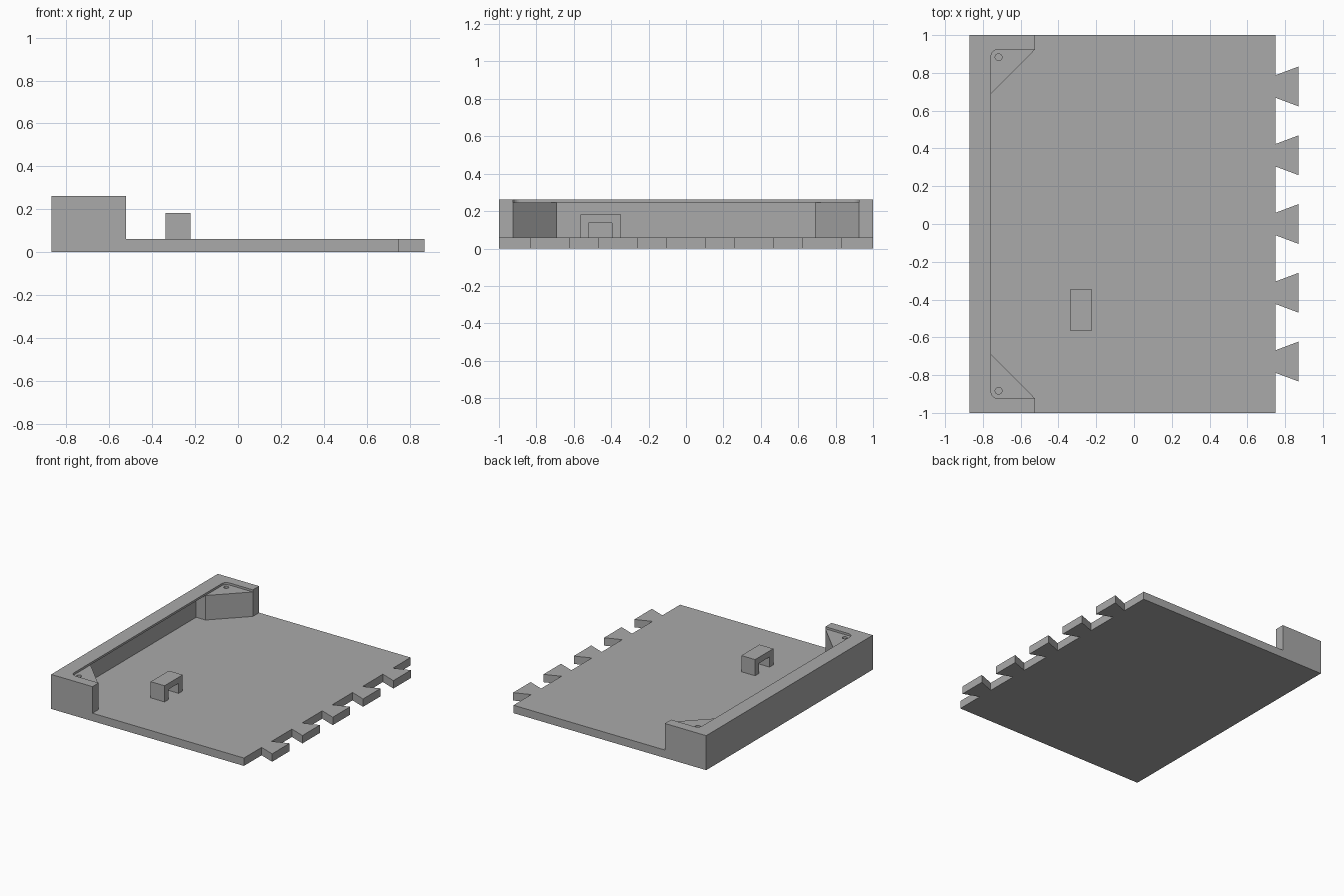
import bpy
import bmesh
from math import cos, sin, pi

cube = bpy.data.objects.get("Cube")
if cube:
    bpy.data.objects.remove(cube, do_unlink=True)

grey = bpy.data.materials.new("plain_grey")
grey.use_nodes = True
colour = (0.4, 0.4, 0.4, 1)
grey.diffuse_color = colour
grey.node_tree.nodes["Principled BSDF"].inputs["Base Color"].default_value = colour


def prism(name, outline, low, high, axis="z"):
    """Extrude an outline along z (points are x, y) or along x (points are y, z)."""
    bm = bmesh.new()
    place = (lambda a, b: (a, b, low)) if axis == "z" else (lambda a, b: (low, a, b))
    face = bm.faces.new([bm.verts.new(place(a, b)) for a, b in outline])
    top = bmesh.ops.extrude_face_region(bm, geom=[face])
    moved = [v for v in top["geom"] if isinstance(v, bmesh.types.BMVert)]
    rise = high - low
    bmesh.ops.translate(bm, verts=moved, vec=(0, 0, rise) if axis == "z" else (rise, 0, 0))
    bmesh.ops.recalc_face_normals(bm, faces=bm.faces)
    mesh = bpy.data.meshes.new(name)
    bm.to_mesh(mesh)
    bm.free()
    mesh.materials.append(grey)
    ob = bpy.data.objects.new(name, mesh)
    bpy.context.collection.objects.link(ob)
    return ob


def cut(target, cutter):
    cutter.hide_render = True
    mod = target.modifiers.new("cut", "BOOLEAN")
    mod.operation = "DIFFERENCE"
    mod.solver = "EXACT"
    mod.object = cutter
    bpy.context.view_layer.objects.active = target
    bpy.ops.object.modifier_apply(modifier=mod.name)
    bpy.data.objects.remove(cutter, do_unlink=True)


def arc(cx, cy, radius, start, end, steps):
    angles = [start + (end - start) * i / steps for i in range(steps + 1)]
    return [(cx + radius * cos(a), cy + radius * sin(a)) for a in angles]


BACK, EDGE, TIP = -0.87, 0.75, 0.87
FLOOR, LEDGE, TOP = 0.06, 0.246, 0.262
INNER, ARM, SIDE, GUSSET = -0.757, -0.523, 0.925, 0.69

# Base plate with a row of dovetail tabs
outline = [(BACK, 1), (BACK, -1), (EDGE, -1)]
for i in range(-2, 3):
    y = i * 0.364
    outline += [(EDGE, y - 0.06), (TIP, y - 0.105), (TIP, y + 0.105), (EDGE, y + 0.06)]
outline.append((EDGE, 1))
prism("base_plate", outline, 0, FLOOR)

# End wall with short arms and corner gussets
wall = prism("end_wall", [
    (BACK, -1), (ARM, -1), (ARM, -SIDE), (INNER, -GUSSET),
    (INNER, GUSSET), (ARM, SIDE), (ARM, 1), (BACK, 1)], FLOOR, TOP)

# Shallow lid seat with rounded corners
r = 0.04
seat = [(0, -SIDE), (0, SIDE)]
seat += arc(INNER + r, SIDE - r, r, pi / 2, pi, 8)
seat += arc(INNER + r, -SIDE + r, r, pi, 1.5 * pi, 8)
cut(wall, prism("seat_cutter", seat, LEDGE, 0.4))

# Hollow below the wall's overhanging lip
cut(wall, prism("hollow_cutter", [
    (-0.835, -GUSSET), (-0.7, -GUSSET), (-0.7, GUSSET), (-0.835, GUSSET)], 0, LEDGE))

# Screw holes in the gussets
for side in (-1, 1):
    hole = arc(-0.717, side * 0.883, 0.018, 0, 2 * pi, 24)[:-1]
    cut(wall, prism("hole_cutter", hole, 0.1, 0.4))

# Small bridge standing on the plate
prism("cable_bridge", [
    (-0.565, FLOOR), (-0.52, FLOOR), (-0.52, 0.137), (-0.395, 0.137),
    (-0.395, FLOOR), (-0.347, FLOOR), (-0.347, 0.183), (-0.565, 0.183)],
    -0.338, -0.222, axis="x")
